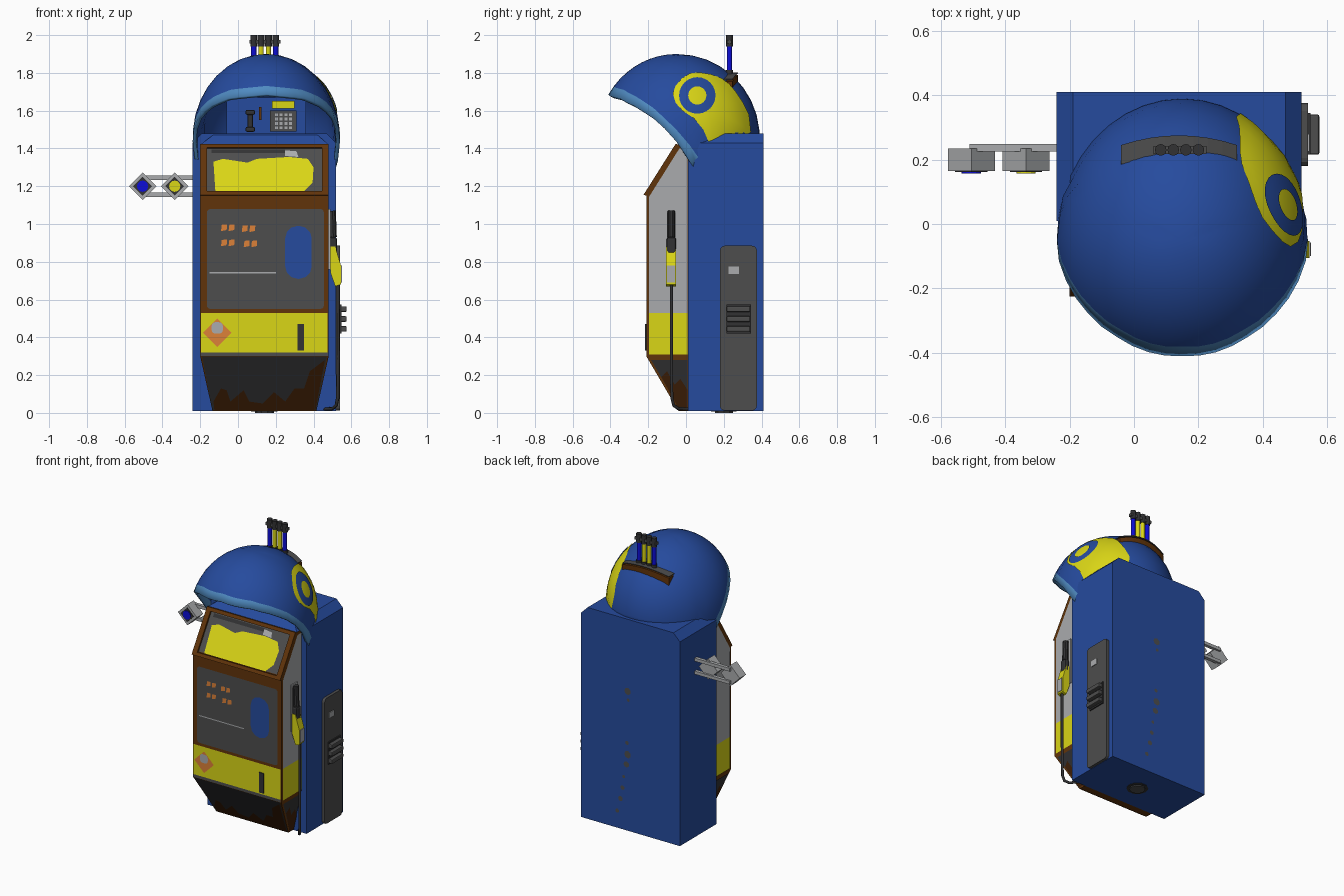
import bpy, bmesh, math
from mathutils import Vector

if "Cube" in bpy.data.objects:
    bpy.data.objects.remove(bpy.data.objects["Cube"])

def material(name, r, g, b):
    m = bpy.data.materials.new(name)
    m.diffuse_color = (r, g, b, 1)
    m.use_nodes = True
    m.node_tree.nodes["Principled BSDF"].inputs["Base Color"].default_value = m.diffuse_color
    return m

BLUE = material("blue", .019, .07, .34)
SKY = material("light blue", .08, .26, .54)
YELLOW = material("yellow", .70, .67, .008)
BROWN = material("brown", .12, .034, .003)
RUST = material("dark brown", .05, .014, .002)
GREY = material("grey", .075, .075, .075)
DARK = material("dark grey", .032, .032, .034)
LIGHT = material("light grey", .40, .41, .42)
ORANGE = material("orange", .72, .22, .04)
BRIGHT = material("bright blue", .004, .004, .68)

def mesh(name, verts, faces, mats, idx=None, out=None, centre=None, smooth=False):
    me = bpy.data.meshes.new(name)
    bm = bmesh.new()
    vs = [bm.verts.new(v) for v in verts]
    for i, f in enumerate(faces):
        face = bm.faces.new([vs[k] for k in f])
        face.material_index = idx[i] if idx else 0
        face.smooth = smooth
        face.normal_update()
        way = Vector(out) if out else (face.calc_center_median() - Vector(centre) if centre else None)
        if way and face.normal.dot(way) < 0:
            face.normal_flip()
    if not out and not centre:
        bmesh.ops.recalc_face_normals(bm, faces=bm.faces)
    bm.to_mesh(me)
    bm.free()
    for m in mats:
        me.materials.append(m)
    ob = bpy.data.objects.new(name, me)
    bpy.context.collection.objects.link(ob)
    return ob

def loft(name, a, b, mat):
    n = len(a)
    faces = [tuple(range(n)), tuple(range(n, 2 * n))]
    faces += [(i, (i + 1) % n, n + (i + 1) % n, n + i) for i in range(n)]
    return mesh(name, list(a) + list(b), faces, [mat])

def box(name, x0, x1, y0, y1, z0, z1, mat, bevel=0):
    ob = loft(name, [(x0, y0, z0), (x1, y0, z0), (x1, y1, z0), (x0, y1, z0)],
              [(x0, y0, z1), (x1, y0, z1), (x1, y1, z1), (x0, y1, z1)], mat)
    if bevel:
        mod = ob.modifiers.new("bevel", 'BEVEL')
        mod.width, mod.segments = bevel, 2
    return ob

def cyl(name, p, q, r, mat, n=12, turn=0):
    p, q = Vector(p), Vector(q)
    rot = (q - p).to_track_quat('Z', 'Y')
    ring = [rot @ Vector((r * math.cos(turn + 2 * math.pi * i / n), r * math.sin(turn + 2 * math.pi * i / n), 0)) for i in range(n)]
    return loft(name, [p + v for v in ring], [q + v for v in ring], mat)

def rounded(x0, x1, z0, z1, r):
    pts = []
    for cx, cz, a in ((x1 - r, z1 - r, 0), (x0 + r, z1 - r, 90), (x0 + r, z0 + r, 180), (x1 - r, z0 + r, 270)):
        pts += [(cx + r * math.cos(math.radians(a + k)), cz + r * math.sin(math.radians(a + k))) for k in (0, 30, 60, 90)]
    return pts

def circle(cx, cz, r, n=24):
    return [(cx + r * math.cos(2 * math.pi * i / n), cz + r * math.sin(2 * math.pi * i / n)) for i in range(n)]

# ---- back body with chamfered top
prof = [(-.24, .01), (.52, .01), (.52, 1.43), (.47, 1.48), (-.19, 1.48), (-.24, 1.43)]
loft("back_body", [(x, .01, z) for x, z in prof], [(x, .41, z) for x, z in prof], BLUE)
for i, (x, z, r) in enumerate([(.16, .98, .025), (.155, .92, .012), (.165, .62, .014), (.16, .54, .026), (.17, .47, .022), (.19, .38, .012), (.2, .3, .016), (.215, .22, .018), (.24, .13, .015)]):
    mesh(f"back_stain_{i}", [(px, .413, pz) for px, pz in circle(x, z, r, 7)], [range(7)], [GREY], out=(0, 1, 0))
cyl("base_disc", (.14, .2, 0), (.14, .2, .02), .05, GREY, 10)
cyl("base_disc_core", (.14, .2, .001), (.14, .2, .02), .07, DARK, 10).location.z = .006

# ---- front cabinet: slanted screen on top, tapered foot
def fy(z):
    return -.21 + (.17 * (.3 - z) / .29 if z < .3 else .17 * max(0, z - 1.15) / .27)

def half(z):
    return .34 - .065 * max(0, (.3 - z) / .29)

side = [(.01, .01), (-.04, .01), (-.21, .3), (-.21, 1.15), (-.04, 1.42), (.01, 1.42), (.01, .3)]
loft("cabinet", [(.14 - half(z), y, z) for y, z in side], [(.14 + half(z), y, z) for y, z in side], BROWN)

def front(name, pts, mat, off=.003):
    mesh(name, [(x, fy(z) - off, z) for x, z in pts], [range(len(pts))], [mat], out=(0, -1, 0))

def rect(x0, x1, z0, z1):
    return [(x0, z0), (x1, z0), (x1, z1), (x0, z1)]

for s in (-1, 1):
    for nm, pts, m in (("upper", [(-.195, .53), (-.195, 1.145), (-.035, 1.4), (.009, 1.4), (.009, .53)], LIGHT),
                       ("band", rect(-.195, .009, .31, .53), YELLOW),
                       ("foot", [(-.185, .28), (.009, .28), (.009, .03), (-.038, .03)], DARK)):
        mesh(f"side_{nm}_{s}", [(.14 + s * (half(z) + .003), y, z) for y, z in pts], [range(len(pts))], [m], out=(s, 0, 0))
    pts = [(-.13, .19), (-.1, .22), (-.06, .15), (-.03, .18), (.009, .12), (.009, .015), (-.035, .015)]
    mesh(f"side_rust_{s}", [(.14 + s * (half(z) + .006), y, z) for y, z in pts], [range(len(pts))], [RUST], out=(s, 0, 0))

front("front_panel", rounded(-.165, .455, .55, 1.08, .02), GREY, .004)
front("blue_patch", rounded(.25, .39, .71, .99, .065), BLUE, .007)
front("panel_line", rect(-.15, .2, .738, .745), LIGHT, .007)
for i, (x, z) in enumerate([(-.09, .98), (.02, .975), (-.09, .9), (.03, .895)]):
    for k in range(2):
        front(f"orange_mark_{i}_{k}", [(x + k * .04, z - .018), (x + k * .04 + .03, z - .012), (x + k * .04 + .032, z + .018), (x + k * .04 + .004, z + .016)], ORANGE, .007)
front("yellow_band", rect(-.195, .475, .32, .53), YELLOW)
front("dark_strip", rect(-.198, .478, .301, .32), GREY)
front("orange_diamond", circle(-.11, .425, .075, 4), ORANGE, .006)
front("diamond_core", rounded(-.14, -.08, .42, .48, .02), LIGHT, .008)
box("slot", .315, .35, -.218, -.2, .33, .47, DARK)
front("foot_front", [(.14 - .33, .298), (.14 + .33, .298), (.14 + half(.015), .015), (.14 - half(.015), .015)], DARK)
front("foot_rust", [(-.125, .015), (-.13, .06), (-.09, .13), (-.06, .12), (-.04, .06), (.03, .12), (.06, .06), (.13, .05), (.19, .11), (.25, .06),
                    (.3, .13), (.35, .13), (.38, .22), (.46, .28), (.41, .015)], RUST, .006)

# sloped screen with raised frame
front("screen", rect(-.165, .445, 1.175, 1.4), GREY)
front("screen_yellow", [(-.12, 1.175), (.35, 1.175), (.395, 1.22), (.4, 1.3), (.37, 1.345), (.27, 1.355), (.1, 1.345), (.05, 1.325), (-.08, 1.345), (-.13, 1.33)], YELLOW, .006)
front("screen_shade", rect(-.14, .25, 1.375, 1.395), DARK, .006)
front("screen_glint", [(.25, 1.36), (.32, 1.355), (.31, 1.385), (.25, 1.39)], LIGHT, .008)
for nm, (x0, x1, z0, z1) in {"left": (-.2, -.165, 1.15, 1.42), "right": (.445, .48, 1.15, 1.42), "top": (-.2, .48, 1.4, 1.42), "bottom": (-.2, .48, 1.15, 1.17)}.items():
    loft("screen_frame_" + nm, [(x, fy(z), z) for x, z in rect(x0, x1, z0, z1)], [(x, fy(z) - .015, z + .004) for x, z in rect(x0, x1, z0, z1)], BROWN)

# ---- blue sill and phone console under the dome
loft("sill", [(-.2, -.04, 1.42), (.48, -.04, 1.42), (.48, .02, 1.42), (-.2, .02, 1.42)],
     [(-.12, .02, 1.48), (.41, .02, 1.48), (.41, .06, 1.48), (-.12, .06, 1.48)], BLUE)
box("console", -.06, .36, .06, .25, 1.47, 1.67, BLUE)
box("keypad", .17, .31, .03, .06, 1.49, 1.6, GREY)
for i in range(4):
    for k in range(4):
        box(f"key_{i}_{k}", .195 + i * .025, .211 + i * .025, .024, .03, 1.502 + k * .023, 1.517 + k * .023, LIGHT)
box("yellow_label", .18, .3, .052, .06, 1.612, 1.65, YELLOW)
box("handset", .05, .08, .02, .05, 1.5, 1.6, DARK, .008)
for z in (1.5, 1.59):
    box("handset_end", .04, .09, .01, .06, z - .012, z + .014, DARK, .008)
box("side_hook", .11, .125, .04, .06, 1.55, 1.62, BROWN)

# ---- dome: open shell with a rim height that follows the azimuth
CX, CY, CZ = .15, -.05, 1.46
RIM = [(0, 31), (35, 28), (55, 22), (70, 15), (85, 3), (95, -7), (108, -18), (117, -5), (180, -2)]

def rim(a):
    for (a0, e0), (a1, e1) in zip(RIM, RIM[1:]):
        if a <= a1:
            return e0 + (e1 - e0) * (a - a0) / (a1 - a0)

N, R = 40, 9
verts, faces, idx = [(CX, CY, CZ + .44)], [], []
for r in range(1, R + 1):
    for i in range(N):
        a = i * 360 / N
        low = rim(min(a, 360 - a))
        e = math.radians(low if r == R else 90 + (low + 7 - 90) * r / (R - 1))
        c, s, p = math.cos(e), math.sin(e), math.radians(a)
        verts.append((CX + .39 * c * math.sin(p), CY - (.42 if math.cos(p) > 0 else .44) * c * math.cos(p), CZ + (.44 if s > 0 else .7) * s))
for i in range(N):
    j = (i + 1) % N
    faces.append((0, 1 + i, 1 + j)); idx.append(0)
    for r in range(R - 1):
        b = 1 + r * N
        faces.append((b + i, b + j, b + N + j, b + N + i))
        idx.append(1 if r == R - 2 and not 12 <= i < 28 else 0)
dome = mesh("dome", verts, faces, [BLUE, SKY], idx, centre=(CX, CY, CZ - .1), smooth=True)
sol = dome.modifiers.new("shell", 'SOLIDIFY')
sol.thickness, sol.offset = .02, -1

# painted plates wrapped on the right of the dome
def dome_patch(name, pts, mat, grow, rings=6, hole=0):
    n = len(pts)
    cy, cz = sum(p[0] for p in pts) / n, sum(p[1] for p in pts) / n
    vs = []
    for k in range(rings + 1):
        t = max(.01, hole + (1 - hole) * k / rings)
        for y, z in pts:
            y, z = cy + t * (y - cy), cz + t * (z - cz)
            q = 1 - ((y - CY) / .44) ** 2 - ((z - CZ) / (.44 if z > CZ else .7)) ** 2
            x = math.sqrt(max(q, .002))
            nrm = Vector((x / .39, (y - CY) / .194, (z - CZ) / .194)).normalized()
            vs.append(Vector((CX + .39 * x, y, z)) + nrm * grow)
    fs = [(k * n + i, k * n + (i + 1) % n, (k + 1) * n + (i + 1) % n, (k + 1) * n + i) for k in range(rings) for i in range(n)]
    mesh(name, vs, fs, [mat], out=(1, .2, .4), smooth=True)

blob = [(-.02, 1.77), (.02, 1.795), (.07, 1.8), (.13, 1.79), (.185, 1.77), (.225, 1.74), (.26, 1.7), (.3, 1.64), (.33, 1.58), (.34, 1.487),
        (.24, 1.43), (.15, 1.37), (.12, 1.43), (.09, 1.5), (.04, 1.56), (-.02, 1.6), (-.055, 1.64), (-.07, 1.69), (-.055, 1.73)]
dome_patch("dome_yellow_blob", blob, YELLOW, .004, 8)
dome_patch("dome_blue_ring", circle(.058, 1.677, .095), BLUE, .008, 3, .5)

# ---- tubes and bracket at the back of the dome
xs = [-.04 + .36 * i / 8 for i in range(9)]
for x0, x1 in zip(xs, xs[1:]):
    ends = []
    for x in (x0, x1):
        d = ((x - .14) / .18) ** 2
        y, z = .245 - .03 * d, 1.79 - .035 * d
        ends.append([(x, y - .03, z - .06), (x, y + .03, z - .06), (x, y + .03, z), (x, y - .03, z)])
    loft("bracket", ends[0], ends[1], BROWN)
    loft("bracket_top", [(p[0], p[1], p[2] + .008 * (k < 2)) for e in ends for k, p in enumerate(e[3:1:-1] if e is ends[0] else e[2:])],
         [(p[0], p[1], p[2] + .012) for e in ends for p in (e[3:1:-1] if e is ends[0] else e[2:])], GREY)
for i, m in enumerate((BRIGHT, YELLOW, YELLOW, BRIGHT)):
    x = .083 + i * .039
    cyl(f"tube_{i}", (x, .23, 1.76), (x, .23, 1.98), .014, m)
    cyl(f"tube_cap_{i}", (x, .23, 1.94), (x, .23, 2.0), .018, DARK)
    cyl(f"tube_base_{i}", (x, .23, 1.76), (x, .23, 1.815), .018, DARK)
box("tube_clamp", .06, .225, .218, .242, 1.955, 1.975, GREY)

# ---- left arm with two diamond lamps
for z in (1.155, 1.245):
    box("arm_rail", -.51, -.23, .225, .248, z - .011, z + .011, LIGHT)
for x, m in ((-.505, BRIGHT), (-.335, YELLOW)):
    cyl("lamp_frame", (x, .165, 1.2), (x, .235, 1.2), .073, LIGHT, 4)
    cyl("lamp_recess", (x, .161, 1.2), (x, .17, 1.2), .05, DARK, 4)
    cyl("lamp", (x, .157, 1.2), (x, .17, 1.2), .03, m, 12)

# ---- right service panel with vent
pts = rounded(.18, .375, .012, .885, .025)
loft("service_panel", [(.515, y, z) for y, z in pts], [(.54, y, z) for y, z in pts], GREY)
box("vent_back", .535, .548, .215, .345, .42, .575, DARK)
for i in range(3):
    box(f"vent_slat_{i}", .54, .575, .215, .34, .43 + i * .052, .46 + i * .052, GREY, .006)
box("panel_tag", .537, .545, .225, .28, .735, .775, LIGHT)

# ---- nozzle, holder and hose on the right of the cabinet
box("holder", .478, .49, -.115, -.04, .76, 1.08, LIGHT)
box("holder_recess", .486, .493, -.1, -.055, .86, 1.06, GREY)
cyl("nozzle_spout", (.505, -.078, .93), (.5, -.078, 1.07), .019, DARK, 10)
box("nozzle_grip", .488, .525, -.103, -.052, .84, .93, DARK, .012)
pts = [(.485, .88), (.515, .88), (.545, .78), (.545, .68), (.515, .67), (.49, .74)]
loft("nozzle_body", [(x, -.105, z) for x, z in pts], [(x, -.052, z) for x, z in pts], YELLOW)
loft("nozzle_plate", [(.546, -.1, .69), (.546, -.057, .69), (.546, -.057, .78), (.546, -.1, .78)],
     [(.55, -.1, .69), (.55, -.057, .69), (.55, -.057, .78), (.55, -.1, .78)], LIGHT)
cu = bpy.data.curves.new("hose", 'CURVE')
cu.dimensions, cu.bevel_depth, cu.bevel_resolution = '3D', .009, 1
sp = cu.splines.new('POLY')
path = [(.53, -.077, .68), (.53, -.077, .3), (.528, -.075, .08), (.52, -.065, .04), (.5, -.04, .022), (.46, .015, .02)]
sp.points.add(len(path) - 1)
for p, c in zip(sp.points, path):
    p.co = (*c, 1)
cu.materials.append(DARK)
bpy.context.collection.objects.link(bpy.data.objects.new("hose", cu))
